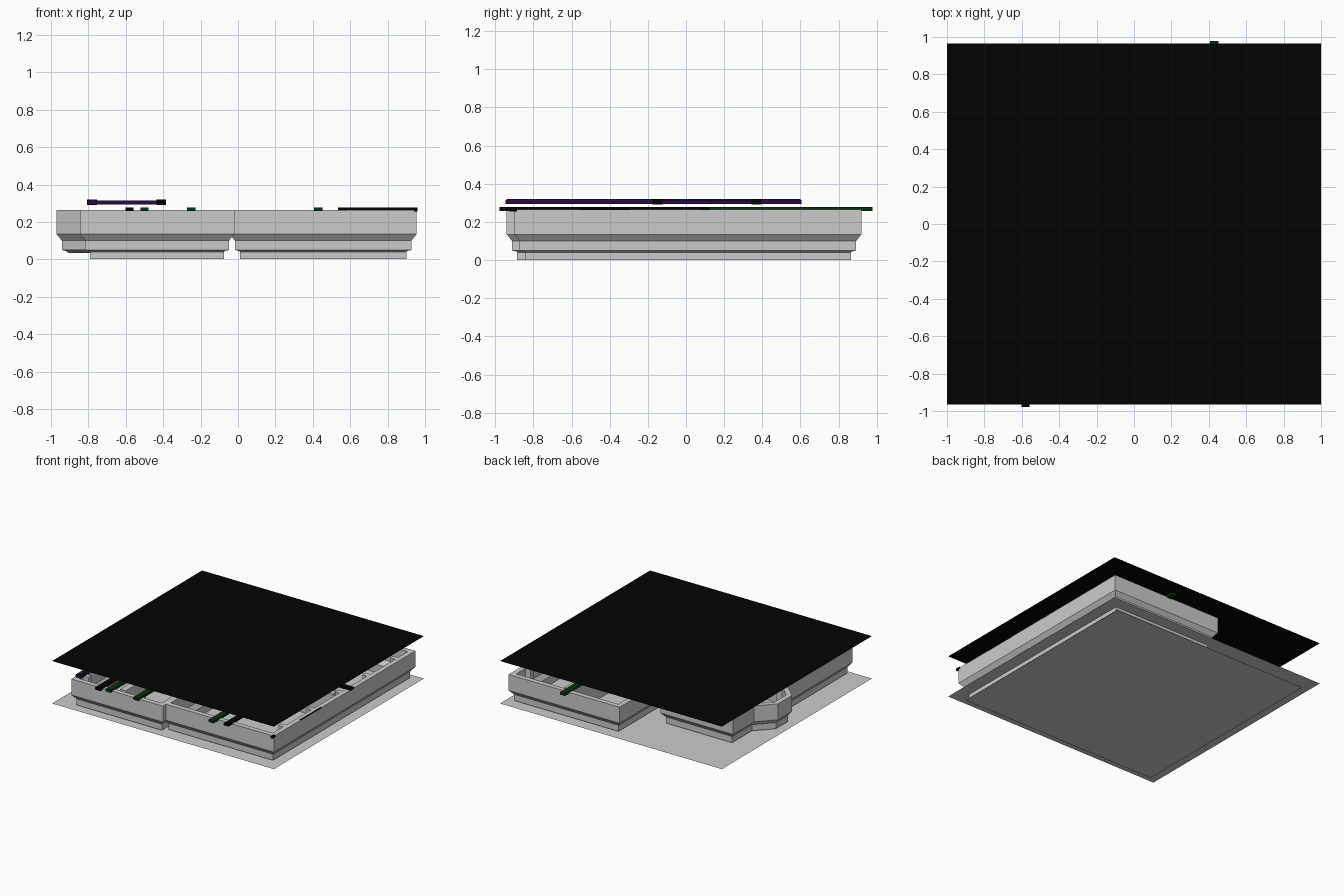
import bpy, bmesh
from mathutils import Vector

if "Cube" in bpy.data.objects:
    bpy.data.objects.remove(bpy.data.objects["Cube"])


def material(name, rgb):
    m = bpy.data.materials.new(name)
    m.diffuse_color = (*rgb, 1)
    m.use_nodes = True
    m.node_tree.nodes["Principled BSDF"].inputs["Base Color"].default_value = m.diffuse_color
    return m


GREY = material("light grey", (0.6, 0.6, 0.6))
BLACK = material("black", (0.0008, 0.0008, 0.0008))
GREEN = material("dark green", (0.002, 0.03, 0.004))
PURPLE = material("dark purple", (0.022, 0.003, 0.055))


def finish(bm, name, mat, fix_normals=True):
    if fix_normals:
        bmesh.ops.recalc_face_normals(bm, faces=bm.faces)
    me = bpy.data.meshes.new(name)
    bm.to_mesh(me)
    bm.free()
    me.materials.append(mat)
    ob = bpy.data.objects.new(name, me)
    bpy.context.collection.objects.link(ob)
    return ob


def sheet(name, w, d, z, mat):
    bm = bmesh.new()
    bm.faces.new([bm.verts.new((x * w, y * d, z)) for x, y in ((-1, -1), (1, -1), (1, 1), (-1, 1))])
    finish(bm, name, mat, False)


def box(name, x0, x1, y0, y1, z0, z1, mat):
    bm = bmesh.new()
    bmesh.ops.create_cube(bm, size=1)
    for v in bm.verts:
        v.co = ((x0 + x1) / 2 + v.co.x * (x1 - x0), (y0 + y1) / 2 + v.co.y * (y1 - y0),
                (z0 + z1) / 2 + v.co.z * (z1 - z0))
    finish(bm, name, mat)


def inset(poly, d):
    """Offset a counter-clockwise outline inwards with mitred corners."""
    out = []
    n = len(poly)
    for i in range(n):
        a, b, c = (Vector(poly[(i + k) % n]) for k in (-1, 0, 1))
        e1, e2 = (b - a).normalized(), (c - b).normalized()
        n1, n2 = Vector((-e1.y, e1.x)), Vector((-e2.y, e2.x))
        out.append(b + (n1 + n2) * (d / (1 + n1.dot(n2))))
    return out


# wall section: inset from outline, height
SECTION = [(0.065, 0.034), (0.05, 0.045), (0.028, 0.05), (0.028, 0.1), (0, 0.135), (0, 0.265),
           (0.04, 0.265), (0.04, 0.14), (0.068, 0.1), (0.068, 0.034)]
BASE = [(0.055, 0.001), (0.055, 0.04)]


def shell(name, poly, section):
    bm = bmesh.new()
    rings = [[bm.verts.new((p.x, p.y, z)) for p in inset(poly, d)] for d, z in section]
    n = len(poly)
    for lo, hi in zip(rings, rings[1:]):
        for i in range(n):
            j = (i + 1) % n
            bm.faces.new((lo[i], lo[j], hi[j], hi[i]))
    finish(bm, name, GREY, False)


def duct(name, pts, z, h, mat, w=0.045):
    """Flat duct along a right-angled path."""
    r = w / 2
    for i, ((xa, ya), (xb, yb)) in enumerate(zip(pts, pts[1:])):
        px, py = (r, 0) if xa == xb else (0, r)
        box(f"{name}_{i}", min(xa, xb) - px, max(xa, xb) + px,
            min(ya, yb) - py, max(ya, yb) + py, z, z + h, mat)


# ground sheet, lower base sheet and roof sheet
sheet("ground_sheet", 1.0, 0.966, 0.034, GREY)
sheet("base_sheet", 0.9, 0.88, 0.0, GREY)
sheet("roof_sheet", 1.0, 0.966, 0.38, BLACK)

# the two room shells and the bases below them
right_plan = [(-0.045, -0.90), (0.955, -0.90), (0.955, 0.92), (-0.045, 0.92)]
left_front = [(-0.845, -0.94), (-0.02, -0.94), (-0.02, -0.25), (-0.19, -0.25), (-0.19, 0.6), (-0.845, 0.6)]
bump = [(-0.845, 0.33), (-0.97, 0.2), (-0.97, 0.02), (-0.845, -0.1)]
shell("right_room", right_plan, SECTION)
shell("left_room", left_front + bump, SECTION)
shell("right_base", right_plan, BASE)
shell("left_base", left_front, BASE)

# inner partitions with door gaps
for i, (x0, x1, y0, y1) in enumerate([
        (0.03, 0.35, -0.03, 0.03), (0.55, 0.88, -0.03, 0.03), (0.45, 0.5, 0.35, 0.85),
        (-0.77, -0.55, -0.27, -0.22), (-0.38, -0.1, -0.27, -0.22), (-0.46, -0.41, -0.86, -0.6)]):
    box(f"partition_{i}", x0, x1, y0, y1, 0.034, 0.255, GREY)

# ribs along the long inner walls
for i in range(5):
    y = -0.7 + i * 0.36
    box(f"right_wall_rib_{i}", 0.87, 0.92, y - 0.02, y + 0.02, 0.105, 0.262, GREY)
    if i < 4:
        box(f"left_wall_rib_{i}", -0.81, -0.76, y - 0.14, y - 0.10, 0.105, 0.262, GREY)

# low ducts resting on the wall tops
duct("black_duct_left", [(-0.58, -0.978), (-0.58, 0.3)], 0.258, 0.02, BLACK)
duct("green_duct_left", [(-0.50, -0.96), (-0.50, 0.1)], 0.258, 0.02, GREEN)
duct("green_duct_middle", [(-0.25, -0.96), (-0.25, 0.2)], 0.258, 0.02, GREEN)
duct("green_duct_right", [(0.43, -0.96), (0.43, 0.978)], 0.258, 0.02, GREEN)
duct("black_duct_right", [(0.557, -0.95), (0.557, 0.1), (0.96, 0.1)], 0.262, 0.016, BLACK)
box("wall_top_strip", 0.947, 0.957, -0.56, -0.29, 0.262, 0.268, BLACK)
box("corner_socket", 0.94, 0.96, -0.925, -0.885, 0.255, 0.27, BLACK)

# raised purple duct with green cap strips
duct("purple_duct_long", [(-0.78, -0.945), (-0.78, 0.605)], 0.293, 0.022, PURPLE)
duct("purple_duct_cross", [(-0.78, -0.15), (-0.41, -0.15)], 0.293, 0.022, PURPLE)
duct("purple_duct_return", [(-0.41, -0.15), (-0.41, 0.37)], 0.293, 0.022, PURPLE)
duct("green_cap_strip", [(-0.78, -0.94), (-0.78, 0.6)], 0.314, 0.005, GREEN, 0.03)
for i, (x, y) in enumerate([(-0.78, -0.15), (-0.41, -0.15), (-0.41, 0.37)]):
    box(f"duct_joint_{i}", x - 0.026, x + 0.026, y - 0.026, y + 0.026, 0.29, 0.319, BLACK)
